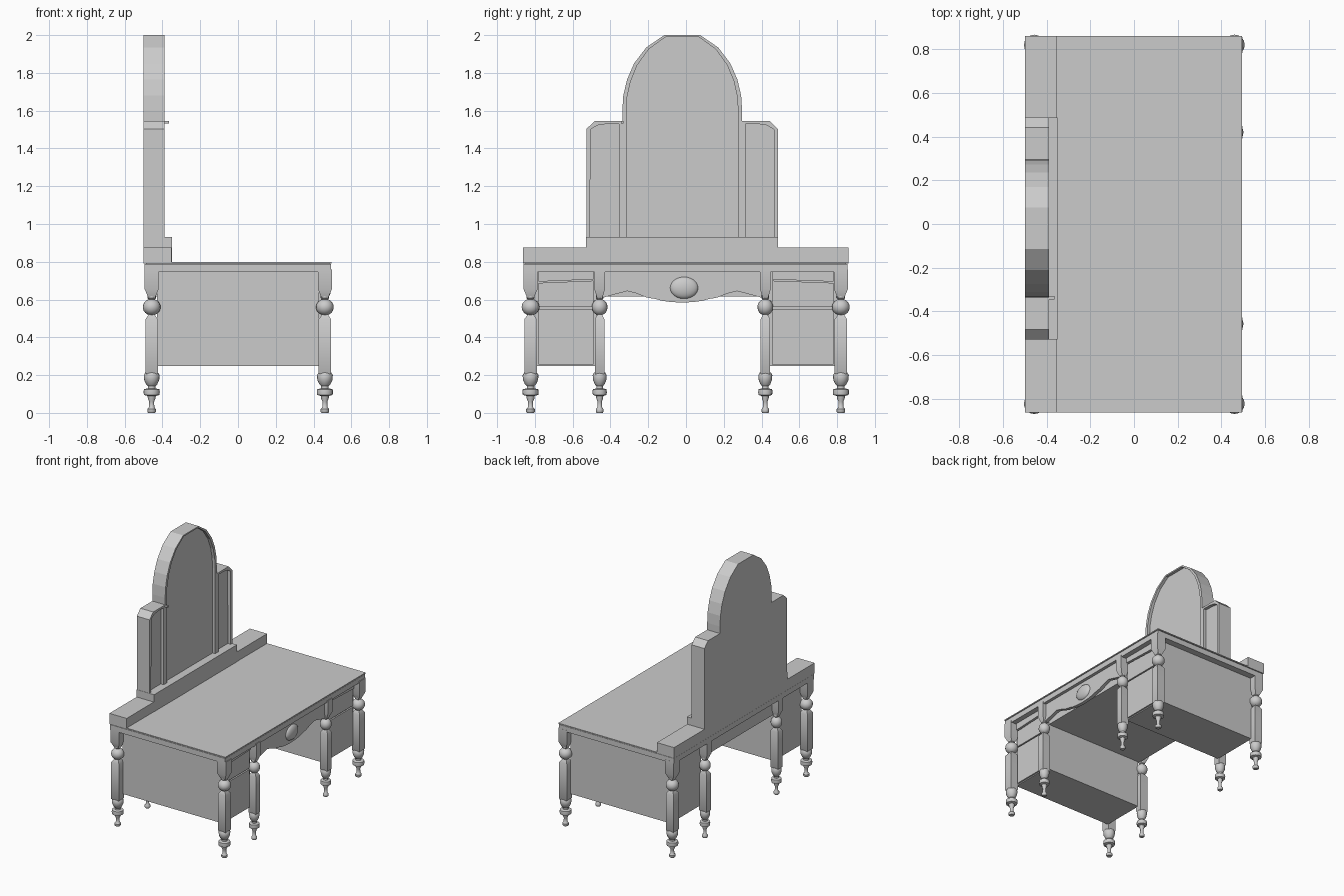
import bpy, bmesh, math
from mathutils import Matrix

if "Cube" in bpy.data.objects:
    bpy.data.objects.remove(bpy.data.objects["Cube"])

CY = -0.02  # centre line of the mirror and kneehole


def finish(bm, name, smooth=False):
    bmesh.ops.recalc_face_normals(bm, faces=bm.faces)
    me = bpy.data.meshes.new(name)
    bm.to_mesh(me)
    bm.free()
    ob = bpy.data.objects.new(name, me)
    bpy.context.collection.objects.link(ob)
    if smooth:
        bpy.context.view_layer.objects.active = ob
        ob.select_set(True)
        bpy.ops.object.shade_smooth_by_angle(angle=math.radians(40))
        ob.select_set(False)
    return ob


def box(name, x0, x1, y0, y1, z0, z1):
    bm = bmesh.new()
    m = Matrix.Translation(((x0 + x1) / 2, (y0 + y1) / 2, (z0 + z1) / 2))
    bmesh.ops.create_cube(bm, size=1, matrix=m @ Matrix.Diagonal((x1 - x0, y1 - y0, z1 - z0, 1)))
    return finish(bm, name)


def prism(name, pts, x0, x1):
    """Extrude a (y, z) outline along x."""
    bm = bmesh.new()
    a = [bm.verts.new((x0, y, z)) for y, z in pts]
    b = [bm.verts.new((x1, y, z)) for y, z in pts]
    bm.faces.new(a)
    bm.faces.new(b)
    for i in range(len(pts)):
        j = (i + 1) % len(pts)
        bm.faces.new((a[i], a[j], b[j], b[i]))
    return finish(bm, name)


def frame(name, outer, inner, x0, x1):
    """Raised rim between two matching (y, z) outlines."""
    bm = bmesh.new()
    loops = [[bm.verts.new((x, y, z)) for y, z in pts]
             for pts, x in ((outer, x0), (outer, x1), (inner, x1), (inner, x0))]
    n = len(outer)
    for k in range(4):
        p, q = loops[k], loops[(k + 1) % 4]
        for i in range(n):
            j = (i + 1) % n
            bm.faces.new((p[i], p[j], q[j], q[i]))
    return finish(bm, name)


def stack(bm, rings, n, x, y, sx, sy, phase):
    """Stack of n-sided rings (radius, z) with end caps."""
    prev = None
    for i, (r, z) in enumerate(rings):
        ring = []
        for k in range(n):
            t = 2 * math.pi * k / n + phase
            ring.append(bm.verts.new((x + r * sx * math.cos(t), y + r * sy * math.sin(t), z)))
        if prev:
            for k in range(n):
                j = (k + 1) % n
                bm.faces.new((prev[k], prev[j], ring[j], ring[k]))
        if i in (0, len(rings) - 1):
            bm.faces.new(ring)
        prev = ring


# turned legs: square blocks plus round turnings
FOOT = [(.018, 0), (.023, .006), (.023, .02), (.014, .03), (.013, .06), (.02, .075), (.022, .09),
        (.041, .095), (.043, .11), (.041, .125), (.02, .13), (.02, .142), (.03, .152),
        (.04, .175), (.042, .2), (.034, .213)]
BALL = [(.02, .51)] + [(.047 * math.cos(math.radians(a)), .56 + .044 * math.sin(math.radians(a)))
                       for a in range(-70, 71, 14)] + [(.022, .607), (.022, .625)]
SHAFT = [(.02, .195), (.033, .212), (.033, .495), (.016, .52)]
BLOCK = [(.016, .605), (.037, .655), (.037, .76)]


def leg(name, x, y, s):
    bm = bmesh.new()
    for prof in (FOOT, BALL):
        stack(bm, prof, 16, x, y, s, s, 0)
    for prof in (SHAFT, BLOCK):
        stack(bm, [(r * math.sqrt(2), z) for r, z in prof], 4, x, y, 1, s * s, math.pi / 4)
    finish(bm, name, True)


for x, end in ((.46, "front"), (-.457, "back")):
    for y, s, nm in ((-.823, 1, "outer_left"), (-.457, .88, "inner_left"),
                     (.42, .88, "inner_right"), (.82, 1, "outer_right")):
        leg(f"{end}_{nm}_leg", x, y, s)

# table top: rail, shadow gap and thin board
box("top_rail", -.496, .492, -.86, .856, .747, .788)
box("top_gap_core", -.488, .484, -.85, .848, .785, .793)
box("table_top", -.5, .495, -.863, .86, .792, .8)

# pedestals with two drawers each
for y0, y1, nm in ((-.805, -.465, "left"), (.43, .805, "right")):
    box(f"{nm}_pedestal", -.43, .43, y0, y1, .247, .75)
    a, b = y0 + .025, y1 - .025
    box(f"{nm}_lower_drawer", .425, .442, a, b, .255, .55)
    s = 1 if nm == "left" else -1
    za, zb = (.688, .7)[::s]
    prism(f"{nm}_upper_drawer", [(a, .56), (b, .56), (b, zb), (a, za)], .425, .442)
    prism(f"{nm}_drawer_rail", [(a, za + .007), (b, zb + .007), (b, .75), (a, .75)], .425, .452)

# kneehole body and scalloped apron
box("kneehole_drawer_box", -.44, .41, -.47, .435, .617, .75)
half = [(.42, .61), (.385, .62), (.34, .632), (.29, .645), (.24, .632), (.19, .612),
        (.165, .607), (.14, .603), (.11, .594), (.06, .587)]
wave = [(CY - y, z) for y, z in half] + [(CY, .584)] + [(CY + y, z) for y, z in half[::-1]]
prism("scalloped_apron", wave + [(CY + .42, .75), (CY - .42, .75)], .44, .468)

# oval boss on the apron
bm = bmesh.new()
bmesh.ops.create_uvsphere(bm, u_segments=24, v_segments=12, radius=1,
                          matrix=Matrix.Translation((.465, -.01, .662)) @ Matrix.Diagonal((.028, .075, .058, 1)))
finish(bm, "apron_oval_boss", True)

# stepped ledge behind the top
box("back_ledge", -.5, -.352, -.863, .86, .8, .875)
box("mirror_plinth", -.5, -.35, -.53, .487, .8, .932)


# central arched mirror
def arch(d):
    h = [(.317, .9), (.317, 1.6), (.312, 1.68), (.292, 1.765), (.255, 1.85), (.19, 1.935), (.095, 2.0)]
    k = 1 - d / .317
    p = [(y * k, z - d * (z - .9) / 2.2) for y, z in h]
    return [(CY - y, z) for y, z in p] + [(CY + y, z) for y, z in p[::-1]]


prism("arched_mirror_panel", arch(0), -.5, -.412)
frame("arched_mirror_rim", arch(0), arch(.021), -.42, -.39)

# side wing mirrors with clipped corners
for s, nm in ((-1, "left"), (1, "right")):
    def w(pts):
        return [(CY + s * y, z) for y, z in pts]
    outer = w([(.3, .9), (.508, .9), (.508, 1.502), (.463, 1.546), (.4, 1.546), (.3, 1.546)])
    inner = w([(.335, .92), (.488, .92), (.486, 1.5), (.45, 1.522), (.4, 1.53), (.335, 1.53)])
    prism(f"{nm}_wing_panel", outer, -.5, -.415)
    frame(f"{nm}_wing_rim", outer, inner, -.42, -.39)

# small hinge catch beside the arch
box("hinge_catch", -.395, -.365, -.345, -.33, 1.532, 1.546)
